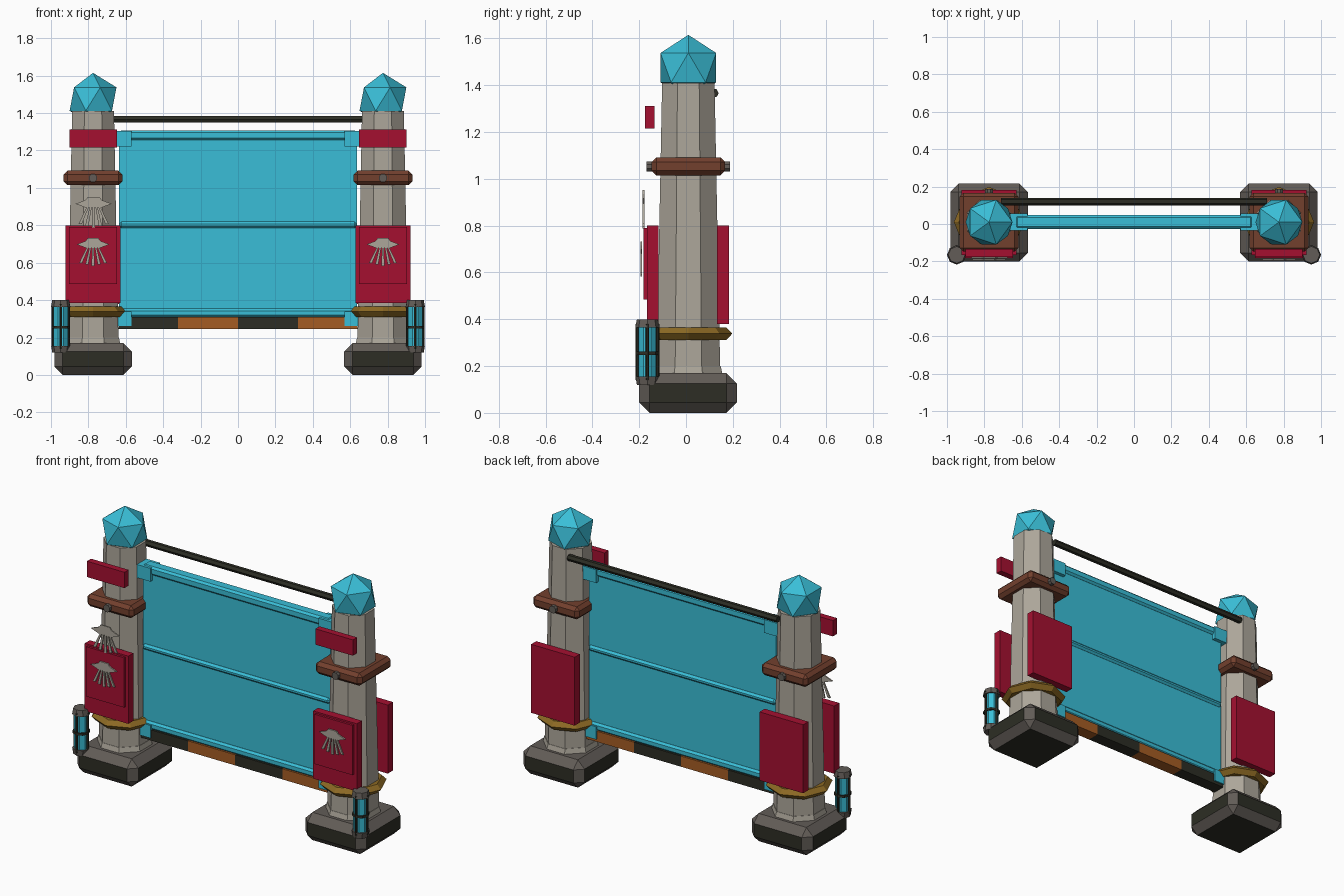
import bpy, bmesh, math
from mathutils import Matrix, Vector

cube = bpy.data.objects.get("Cube")
if cube:
    bpy.data.objects.remove(cube, do_unlink=True)


def material(name, rgb):
    m = bpy.data.materials.new(name)
    m.use_nodes = True
    m.diffuse_color = (*rgb, 1)
    m.node_tree.nodes["Principled BSDF"].inputs["Base Color"].default_value = (*rgb, 1)
    return m


CYAN = material("cyan", (0.042, 0.515, 0.679))
RED = material("crimson", (0.376, 0.005, 0.03))
STONE = material("pale_stone", (0.413, 0.381, 0.323))
DARK = material("near_black", (0.026, 0.027, 0.018))
GREY = material("dark_grey", (0.122, 0.107, 0.095))
BROWN = material("brown", (0.171, 0.051, 0.027))
GOLD = material("gold", (0.262, 0.141, 0.017))
ORANGE = material("orange", (0.376, 0.107, 0.017))


def finish(bm, name, *mats):
    bmesh.ops.recalc_face_normals(bm, faces=bm.faces)
    me = bpy.data.meshes.new(name)
    bm.to_mesh(me)
    bm.free()
    for m in mats:
        me.materials.append(m)
    ob = bpy.data.objects.new(name, me)
    bpy.context.collection.objects.link(ob)
    return ob


def box(name, x, y, z, mat, bevel=0, edge_mat=None):
    """Box from (min, max) ranges; slanted and top faces may take edge_mat."""
    bm = bmesh.new()
    bmesh.ops.create_cube(bm, size=1)
    for v in bm.verts:
        v.co = Vector([(r[0] + r[1]) / 2 + c * (r[1] - r[0]) for r, c in zip((x, y, z), v.co)])
    if bevel:
        bmesh.ops.bevel(bm, geom=bm.edges[:], offset=bevel, segments=1, affect='EDGES')
    if edge_mat:
        bm.normal_update()
        for f in bm.faces:
            flat = max(abs(c) for c in f.normal) > 0.99
            f.material_index = 0 if flat and f.normal.z < 0.9 else 1
    return finish(bm, name, *([mat, edge_mat] if edge_mat else [mat]))


def prism(name, center, r1, r2, depth, sides, mat, axis='Z', turn=0):
    """Tapered prism centred on a point, along the given axis."""
    bm = bmesh.new()
    rot = {'X': Matrix.Rotation(math.pi / 2, 4, 'Y'),
           'Y': Matrix.Rotation(math.pi / 2, 4, 'X'), 'Z': Matrix()}[axis]
    bmesh.ops.create_cone(bm, cap_ends=True, segments=sides, radius1=r1, radius2=r2, depth=depth,
                          matrix=Matrix.Translation(center) @ rot @ Matrix.Rotation(turn, 4, 'Z'))
    return finish(bm, name, mat)


def saucer_ornament(name, cx, y, cz, s):
    """Flat disc-and-rays ornament facing the front."""
    bm = bmesh.new()
    shapes = [[(-0.088, 0), (-0.04, 0.018), (-0.028, 0.034), (0.028, 0.034), (0.04, 0.018),
               (0.088, 0), (0.04, -0.018), (-0.04, -0.018)]]
    for k in (-2, -1, 0, 1, 2):
        a, b, low = k * 0.014, k * 0.033, -0.115 + abs(k) * 0.008
        shapes.append([(a - 0.005, -0.015), (a + 0.005, -0.015), (b + 0.008, low), (b - 0.008, low)])
    for pts in shapes:
        f = bm.faces.new([bm.verts.new((cx + px * s, y, cz + pz * s)) for px, pz in pts])
        ext = bmesh.ops.extrude_face_region(bm, geom=[f])
        for v in ext["geom"]:
            if isinstance(v, bmesh.types.BMVert):
                v.co.y += 0.008
    finish(bm, name, STONE)


CY = 0.01                       # pillar axis in depth
OCT = 1 / math.cos(math.pi / 8)  # flat distance to corner radius

for side, label in ((1, "left"), (-1, "right")):
    cx = side * 0.775

    def span(half):
        return (cx - half, cx + half)

    # Plinth and tapered octagonal shaft
    box(label + "_plinth", span(0.207), (-0.2, 0.217), (0, 0.17), DARK, 0.045, GREY)
    prism(label + "_shaft_foot", (cx, CY, 0.185), 0.145 * OCT, 0.138 * OCT, 0.03, 8, STONE, turn=math.pi / 8)
    prism(label + "_shaft", (cx, CY, 0.8), 0.136 * OCT, 0.112 * OCT, 1.22, 8, STONE, turn=math.pi / 8)

    # Crystal on top
    bm = bmesh.new()
    bmesh.ops.create_icosphere(bm, subdivisions=1, radius=0.14,
                               matrix=Matrix.Translation((cx, CY, 1.475)))
    finish(bm, label + "_crystal", CYAN)

    # Gold ring
    prism(label + "_ring_lower", (cx, CY, 0.325), 0.162, 0.188, 0.028, 8, GOLD)
    prism(label + "_ring_upper", (cx, CY, 0.352), 0.188, 0.162, 0.026, 8, GOLD)

    # Wooden collar with bolts
    box(label + "_collar", span(0.157), (CY - 0.157, CY + 0.157), (1.015, 1.092), BROWN, 0.02)
    for sy, face in ((-1, "front"), (1, "back")):
        prism(f"{label}_{face}_bolt", (cx, CY + sy * 0.163, 1.053), 0.023, 0.023, 0.03, 8, GREY, 'Y', math.pi / 8)

    # Banners and upper plaque
    box(label + "_front_banner", span(0.148), (-0.167, -0.118), (0.385, 0.8), RED)
    box(label + "_front_banner_panel", span(0.128), (-0.181, -0.16), (0.485, 0.79), RED)
    box(label + "_back_banner", span(0.148), (0.133, 0.183), (0.38, 0.8), RED)
    box(label + "_plaque", span(0.127), (-0.175, -0.135), (1.215, 1.312), RED)
    saucer_ornament(label + "_banner_ornament", cx, -0.195, 0.698, 1)

    # Lantern on the outer front corner
    lx, ly = side * 0.948, -0.165
    prism(label + "_lantern_glass", (lx, ly, 0.26), 0.041, 0.041, 0.25, 8, CYAN, turn=math.pi / 8)
    prism(label + "_lantern_cap", (lx, ly, 0.382), 0.052, 0.045, 0.036, 8, GREY)
    prism(label + "_lantern_foot", (lx, ly, 0.138), 0.045, 0.051, 0.036, 8, GREY)
    prism(label + "_lantern_hoop", (lx, ly, 0.255), 0.05, 0.05, 0.014, 8, DARK)
    for i in range(4):
        a = math.pi / 2 * i
        px, py = lx + 0.044 * math.cos(a), ly + 0.044 * math.sin(a)
        prism(f"{label}_lantern_bar_{i}", (px, py, 0.26), 0.007, 0.007, 0.24, 6, DARK)

    # Brackets that hold the screen
    inner = sorted((side * 0.57, side * 0.67))
    box(label + "_top_bracket", inner, (-0.035, 0.057), (1.222, 1.303), CYAN)
    box(label + "_bottom_bracket", inner, (-0.035, 0.057), (0.262, 0.34), CYAN)

# Extra ornament above the right banner
saucer_ornament("upper_ornament", -0.772, -0.185, 0.915, 1.1)

# Screen with rails
WIDE = (-0.635, 0.635)
box("screen", WIDE, (-0.012, 0.034), (0.3, 1.3), CYAN)
for name, low, high in (("top", 1.255, 1.308), ("middle", 0.785, 0.82), ("bottom", 0.308, 0.355)):
    box(name + "_rail", WIDE, (-0.026, 0.047), (low, high), CYAN, 0.012)

# Striped sill
for i in range(4):
    x0 = -0.64 + i * 0.32
    box(f"sill_stripe_{i}", (x0, x0 + 0.32), (-0.028, 0.049), (0.245, 0.31), ORANGE if i % 2 else DARK)

# Rod across the top
prism("top_rod", (0, 0.12, 1.366), 0.02, 0.02, 1.42, 6, DARK, 'X')
